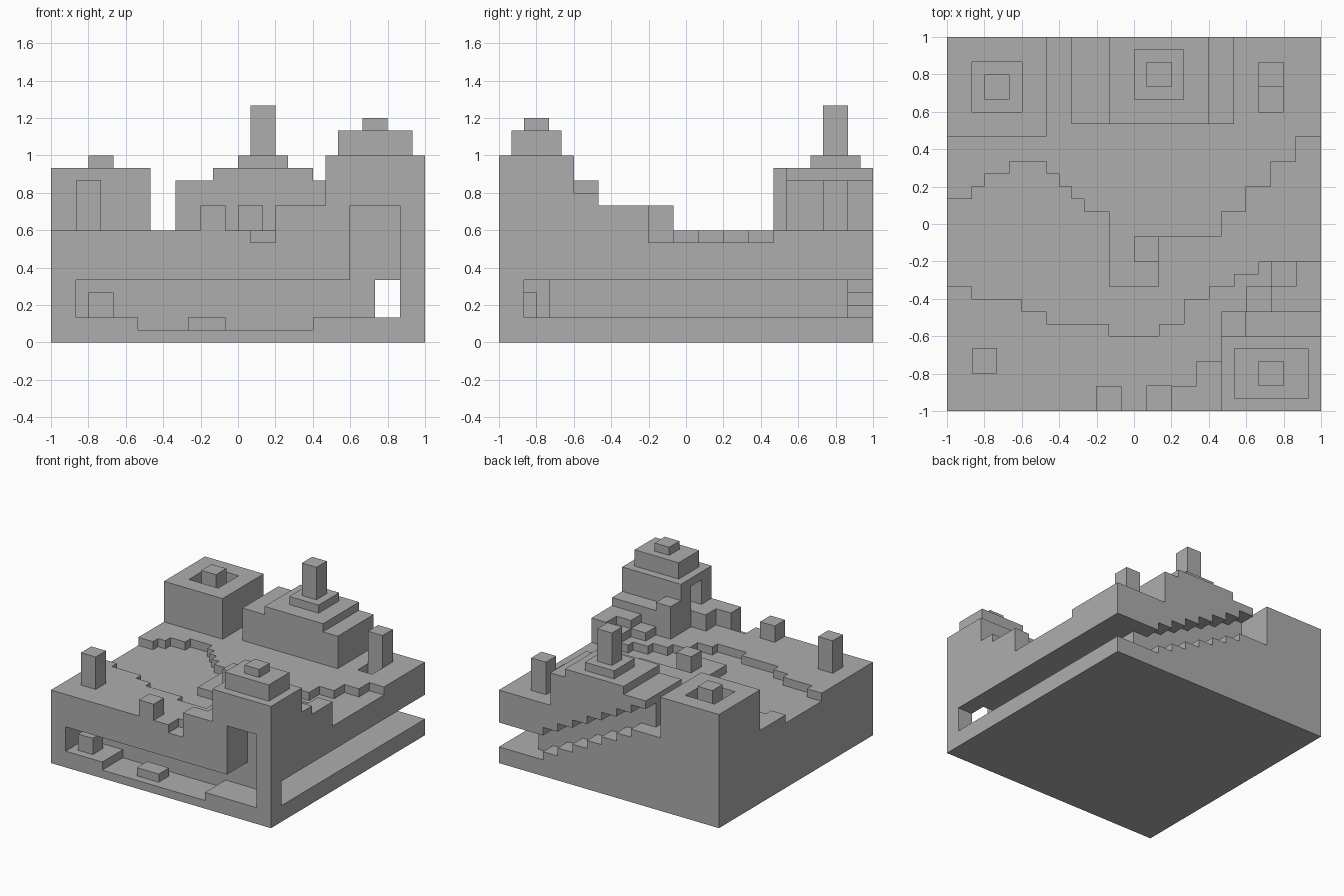
import bpy
import bmesh
from mathutils import Vector

UNIT = 2 / 30          # edge length of one block
SIZE = 30              # blocks along each side
GROUND, WATER = 9, 8   # heights of the land and of the river bed

old = bpy.data.objects.get("Cube")
if old:
    bpy.data.objects.remove(old, do_unlink=True)

stone = bpy.data.materials.new("grey_stone")
stone.use_nodes = True
stone_colour = (0.42, 0.42, 0.42, 1)
stone.diffuse_color = stone_colour
stone.node_tree.nodes["Principled BSDF"].inputs["Base Color"].default_value = stone_colour

blocks = {}            # block position -> part name


def cells(x, y, z):
    """Every block position inside three (start, end) ranges."""
    return [(i, j, k) for i in range(*x) for j in range(*y) for k in range(*z)]


def fill(part, x, y, z):
    for cell in cells(x, y, z):
        blocks[cell] = part


def carve(x, y, z):
    for cell in cells(x, y, z):
        blocks.pop(cell, None)


def inset(span, amount):
    return (span[0] + amount, span[1] - amount)


FULL = (0, SIZE)
fill("ground", FULL, FULL, (0, GROUND))

# River bed: start column, south bank, north bank
river = [(0, 10, 17), (2, 9, 18), (3, 9, 19), (5, 9, 20), (6, 8, 20),
         (8, 7, 19), (9, 7, 18), (10, 7, 17), (11, 7, 16), (13, 6, 10),
         (17, 7, 14), (19, 9, 14), (21, 10, 14), (22, 10, 16), (23, 11, 16),
         (24, 11, 18), (25, 12, 18), (26, 12, 20), (28, 12, 22)]
ends = [run[0] for run in river[1:]] + [SIZE]
for (start, south, north), end in zip(river, ends):
    carve((start, end), (south, north), (WATER, GROUND))

# Front tower with two stacked roof tiers
tower_x, tower_y = (22, SIZE), (0, 6)
fill("front_tower", tower_x, tower_y, (GROUND, 15))
fill("front_tower_roof", inset(tower_x, 1), inset(tower_y, 1), (15, 17))
fill("front_tower_cap", inset(tower_x, 3), inset(tower_y, 2), (17, 18))

# Terrace and doorway on the tower's inner side
fill("terrace", (18, 20), (0, 2), (GROUND, 11))
fill("terrace", (20, 22), (0, 4), (GROUND, 11))
carve((22, 26), (2, 4), (11, 14))

# Steps descending from the tower to the river
fill("tower_steps", (22, 24), (6, 8), (GROUND, 13))
fill("tower_steps", (24, SIZE), (6, 8), (GROUND, 12))
fill("tower_steps", (26, SIZE), (8, 10), (GROUND, 11))
fill("tower_steps", (28, SIZE), (10, 12), (GROUND, 11))
fill("tower_steps", (24, 26), (8, 10), (GROUND, 10))
fill("tower_steps", (26, 28), (10, 12), (GROUND, 10))

# Square back tower with a sunken roof and a centre post
keep_x, keep_y = (0, 8), (22, SIZE)
fill("back_tower", keep_x, keep_y, (GROUND, 14))
carve(inset(keep_x, 2), inset(keep_y, 2), (12, 14))
fill("back_tower_post", inset(keep_x, 3), inset(keep_y, 3), (12, 15))

# Tiered hall with a chimney
fill("hall", (10, 23), (23, SIZE), (GROUND, 13))
fill("hall_roof", (13, 21), (23, SIZE), (13, 14))
fill("chimney_base", (15, 19), (25, 29), (14, 15))
fill("chimney", (16, 18), (26, 28), (15, 19))

# Free-standing pillars and blocks, with a pit and a notch in the ground
fill("front_pillar", (2, 4), (3, 5), (GROUND, 13))
fill("back_pillar", (25, 27), (26, 28), (GROUND, 13))
fill("front_block", (12, 14), (0, 2), (GROUND, 11))
fill("island_block", (15, 17), (12, 14), (GROUND, 11))
carve((25, 27), (24, 26), (7, GROUND))
carve((16, 18), (0, 2), (WATER, GROUND))

# Front gallery, its sunken floor and tall shaft
carve((2, 28), (0, 4), (2, 5))
carve((7, 21), (0, 4), (1, 2))
carve((24, 28), (0, 4), (5, 11))
fill("gallery_pillar", (3, 5), (1, 3), (2, 4))
fill("gallery_block", (11, 14), (1, 3), (1, 2))

# Side passage, then a stairway climbing to the valley behind the hall
carve((26, SIZE), (2, SIZE), (2, 5))
carve((24, 26), (28, SIZE), (2, 5))
for step in range(7):
    right, floor = 24 - 2 * step, 3 + step
    carve((right - 2, right), (28, SIZE), (floor, floor + 3))


def build(part):
    """Make one object from the exposed faces of a part's blocks."""
    bm = bmesh.new()
    corners = {}

    def corner(point):
        key = tuple(round(c) for c in point)
        if key not in corners:
            x, y, z = key
            corners[key] = bm.verts.new((x * UNIT - 1, y * UNIT - 1, z * UNIT))
        return corners[key]

    for cell in [c for c, name in blocks.items() if name == part]:
        centre = Vector(cell) + Vector((0.5, 0.5, 0.5))
        for axis in range(3):
            for sign in (-1, 1):
                normal = Vector((0, 0, 0))
                normal[axis] = sign
                if tuple(round(c) for c in Vector(cell) + normal) in blocks:
                    continue
                u = Vector((0, 0, 0))
                u[(axis + 1) % 3] = 1
                v = normal.cross(u)
                mid = centre + normal / 2
                bm.faces.new([corner(mid + (a * u + b * v) / 2) for a, b in
                              ((-1, -1), (1, -1), (1, 1), (-1, 1))])

    # Merge the flat block faces into large clean faces
    bmesh.ops.dissolve_limit(bm, angle_limit=0.01, verts=bm.verts, edges=bm.edges)
    mesh = bpy.data.meshes.new(part)
    bm.to_mesh(mesh)
    bm.free()
    mesh.materials.append(stone)
    bpy.context.collection.objects.link(bpy.data.objects.new(part, mesh))


for part in dict.fromkeys(blocks.values()):
    build(part)
